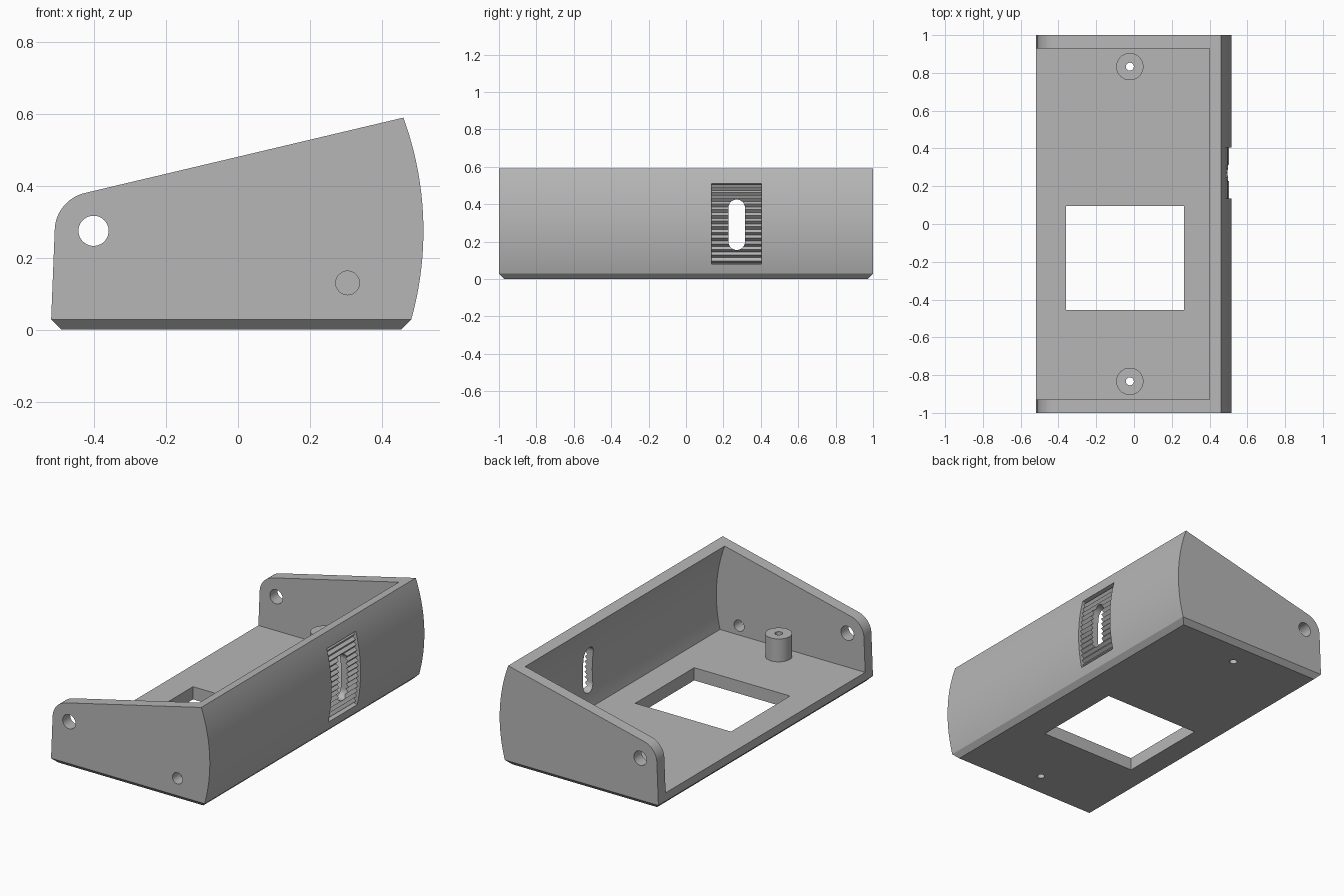
import bpy, bmesh
from math import sin, cos, pi, radians
from mathutils import Vector, Matrix

default = bpy.data.objects.get("Cube")
if default:
    bpy.data.objects.remove(default, do_unlink=True)

grey = bpy.data.materials.new("plain_grey")
grey.use_nodes = True
colour = (0.47, 0.47, 0.47, 1)
grey.diffuse_color = colour
grey.node_tree.nodes["Principled BSDF"].inputs["Base Color"].default_value = colour

PIVOT = (-0.402, 0.275)      # hinge hole, also centre of the curved wall
OUTER, INNER = 0.918, 0.855  # curved wall radii
FLOOR, SIDE = 0.075, 0.93    # floor top, inner face of the end plates
CHAMFER = 0.028


def arc(centre, radius, start, end, steps):
    """Points on an arc, angles in degrees."""
    angles = [radians(start + (end - start) * i / steps) for i in range(steps + 1)]
    return [(centre[0] + radius * cos(a), centre[1] + radius * sin(a)) for a in angles]


def finish(name, bm):
    bmesh.ops.recalc_face_normals(bm, faces=bm.faces)
    mesh = bpy.data.meshes.new(name)
    bm.to_mesh(mesh)
    bm.free()
    mesh.materials.append(grey)
    obj = bpy.data.objects.new(name, mesh)
    bpy.context.collection.objects.link(obj)
    return obj


def prism(points, low, high, place):
    """Extrude a 2D outline; place maps (u, v, depth) to x, y, z."""
    bm = bmesh.new()
    face = bm.faces.new([bm.verts.new(place(u, v, low)) for u, v in points])
    new = bmesh.ops.extrude_face_region(bm, geom=[face], use_keep_orig=True)["geom"]
    shift = Vector(place(0, 0, high)) - Vector(place(0, 0, low))
    bmesh.ops.translate(bm, verts=[g for g in new if isinstance(g, bmesh.types.BMVert)], vec=shift)
    return bm


def along_y(u, v, d):
    return (u, d, v)


def along_x(u, v, d):
    return (d, u, v)


def along_z(u, v, d):
    return (u, v, d)


def circle(centre, radius, steps=40):
    return arc(centre, radius, 0, 360, steps)[:-1]


def cut(target, bm):
    cutter = finish("cutter", bm)
    cutter.hide_render = True
    mod = target.modifiers.new("cut", "BOOLEAN")
    mod.operation, mod.solver, mod.object = "DIFFERENCE", "EXACT", cutter
    bpy.context.view_layer.objects.active = target
    bpy.ops.object.modifier_apply(modifier=mod.name)
    bpy.data.objects.remove(cutter, do_unlink=True)


# Outer block: curved front wall, sloping top, rounded hinge corner
profile = [(-0.52, CHAMFER)]
profile += arc(PIVOT, OUTER, -15.6, 20.07, 32)
profile += arc(PIVOT, 0.108, 103.4, 178, 16)
bm = prism(profile, -1, 1, along_y)

# Chamfered underside
bmesh.ops.recalc_face_normals(bm, faces=bm.faces)
bm.normal_update()
under = min(bm.faces, key=lambda f: f.calc_center_median().z)
bottom = bmesh.ops.extrude_discrete_faces(bm, faces=[under])["faces"][0]
old_edges = [e for e in bm.edges if e.is_boundary]
bmesh.ops.bridge_loops(bm, edges=old_edges)
middle = bottom.calc_center_median()
for v in bottom.verts:
    v.co.x -= CHAMFER if v.co.x > middle.x else -CHAMFER
    v.co.y -= CHAMFER if v.co.y > 0 else -CHAMFER
    v.co.z = 0
body = finish("tray_body", bm)

# Hollow inside, open at the top and the rear
cavity = [(-0.8, FLOOR)]
cavity += arc(PIVOT, INNER, -13.53, 21.5, 32)
cavity += [(0.39, 0.8), (-0.8, 0.8)]
cut(body, prism(cavity, -SIDE, SIDE, along_y))

# Window in the floor
window = [(-0.36, -0.455), (0.265, -0.455), (0.265, 0.095), (-0.36, 0.095)]
cut(body, prism(window, -0.2, 0.3, along_z))

# Hinge holes in both plates, cable hole in the front plate only
for side in (-1, 1):
    cut(body, prism(circle(PIVOT, 0.042), side - 0.15, side + 0.15, along_y))
cut(body, prism(circle((0.305, 0.13), 0.033), -1.1, -0.85, along_y))

# Ribbed recess on the curved wall
TEETH, LOW, HIGH = 14, -12.3, 14.8
ribs = []
for i in range(2 * TEETH + 1):
    depth = 0.012 if i % 2 else 0.028
    ribs += arc(PIVOT, OUTER - depth, LOW + (HIGH - LOW) * i / (2 * TEETH), 0, 1)[:1]
ribs += arc(PIVOT, OUTER + 0.05, HIGH, LOW, 12)
cut(body, prism(ribs, 0.135, 0.405, along_y))

# Round-ended slot through the recess
slot = arc((0.271, 0.381), 0.044, 0, 180, 16) + arc((0.271, 0.199), 0.044, 180, 360, 16)
cut(body, prism(slot, 0.3, 0.7, along_x))

# Screw posts with holes running through the floor
parts = [body]
for name, y in (("front_screw_post", -0.833), ("back_screw_post", 0.833)):
    spot = (-0.022, y)
    post = finish(name, prism(circle(spot, 0.072, 48), FLOOR - 0.01, 0.21, along_z))
    for target in (body, post):
        cut(target, prism(circle(spot, 0.021, 24), -0.2, 0.4, along_z))
    parts.append(post)

# Smooth the curves, keep the edges crisp
bpy.ops.object.select_all(action="DESELECT")
for part in parts:
    part.select_set(True)
bpy.context.view_layer.objects.active = body
bpy.ops.object.shade_smooth_by_angle(angle=radians(20))
